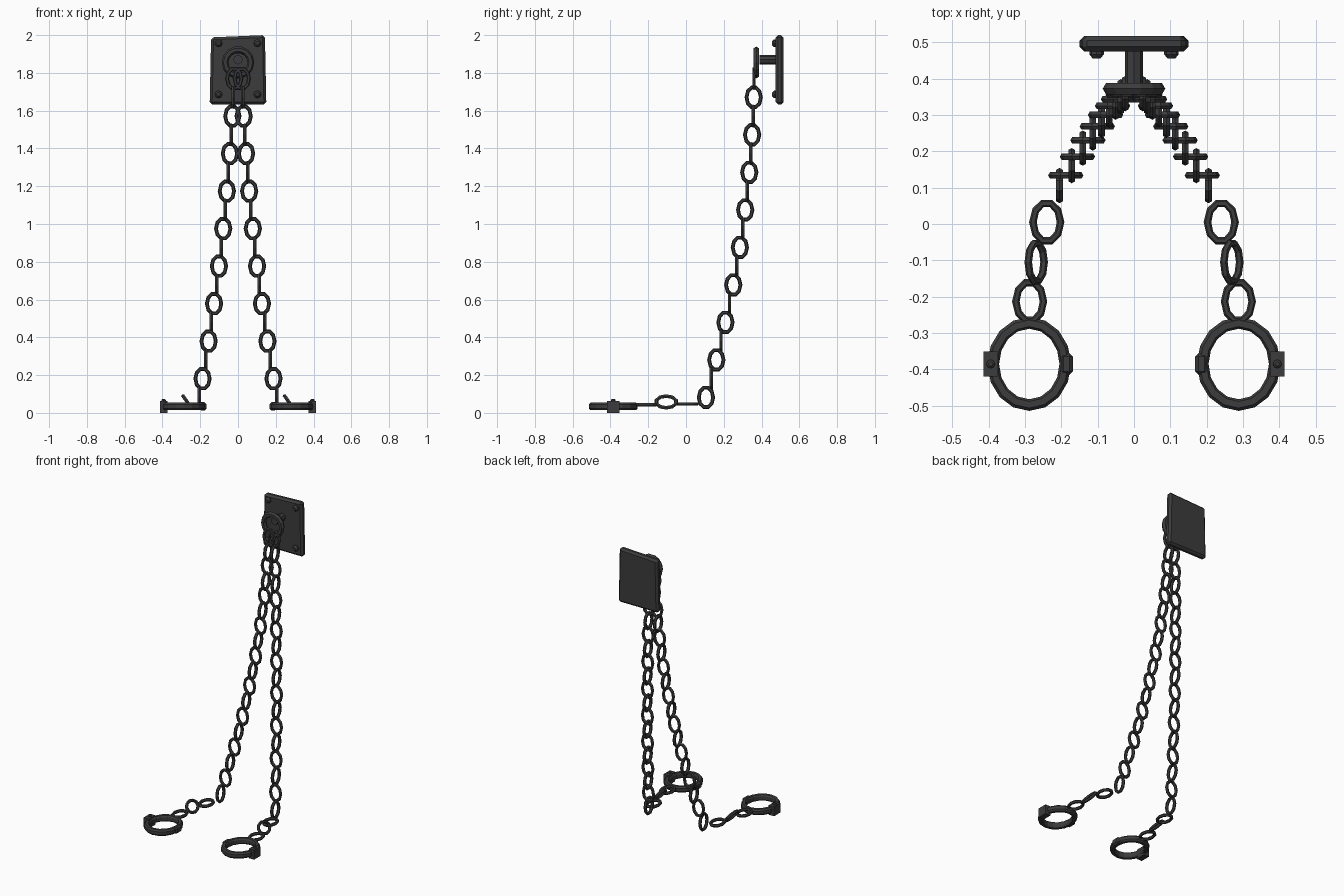
import bpy, math
from mathutils import Vector, Matrix

if "Cube" in bpy.data.objects:
    bpy.data.objects.remove(bpy.data.objects["Cube"])

def material(name, v):
    m = bpy.data.materials.new(name)
    m.diffuse_color = (v, v, v, 1)
    m.use_nodes = True
    m.node_tree.nodes["Principled BSDF"].inputs["Base Color"].default_value = m.diffuse_color
    return m

IRON = material("dark iron", 0.045)

def add_mesh(name, verts, faces, matrix=Matrix()):
    me = bpy.data.meshes.new(name)
    me.from_pydata(verts, [], faces)
    me.transform(matrix)
    me.materials.append(IRON)
    ob = bpy.data.objects.new(name, me)
    bpy.context.collection.objects.link(ob)
    return ob

def oval_ring(name, rx, ry, profile, sides, matrix):
    """Sweep a (radial, height) profile around an ellipse lying in XY."""
    n = len(profile)
    verts, faces = [], []
    for i in range(sides):
        a = 2 * math.pi * i / sides
        for r, h in profile:
            verts.append(((rx + r) * math.cos(a), (ry + r) * math.sin(a), h))
        j = (i + 1) % sides
        for k in range(n):
            l = (k + 1) % n
            faces.append((i * n + k, j * n + k, j * n + l, i * n + l))
    return add_mesh(name, verts, faces, matrix)

def round_profile(r, n):
    return [(r * math.cos(2 * math.pi * k / n), r * math.sin(2 * math.pi * k / n)) for k in range(n)]

def stack(name, rings, sides, matrix):
    """Closed lathe from (radius, height) rings along local Z."""
    verts = [(r * math.cos(2 * math.pi * i / sides), r * math.sin(2 * math.pi * i / sides), h)
             for r, h in rings for i in range(sides)]
    faces = [tuple(range(sides))[::-1], tuple(range((len(rings) - 1) * sides, len(rings) * sides))]
    for k in range(len(rings) - 1):
        for i in range(sides):
            j = (i + 1) % sides
            faces.append((k * sides + i, k * sides + j, (k + 1) * sides + j, (k + 1) * sides + i))
    return add_mesh(name, verts, faces, matrix)

def box(name, lo, hi, bevel=0):
    v = [(x, y, z) for x in (lo[0], hi[0]) for y in (lo[1], hi[1]) for z in (lo[2], hi[2])]
    f = [(0, 1, 3, 2), (4, 6, 7, 5), (0, 4, 5, 1), (2, 3, 7, 6), (0, 2, 6, 4), (1, 5, 7, 3)]
    ob = add_mesh(name, v, f)
    if bevel:
        b = ob.modifiers.new("bevel", 'BEVEL')
        b.width, b.segments = bevel, 1
    return ob

T = Matrix.Translation
FORWARD = Matrix.Rotation(math.pi / 2, 4, 'X')    # local Z points to -y
SIDEWAYS = Matrix.Rotation(math.pi / 2, 4, 'Z')

# Wall plate, slightly crooked
plate = box("wall_plate", (-0.15, 0.475, 1.632), (0.15, 0.517, 2.0), 0.013)
for v in plate.data.vertices:
    if v.co.z > 1.8:
        v.co.x *= 0.95
        if v.co.x < 0:
            v.co.z -= 0.012

# Corner rivets
for x in (-0.103, 0.103):
    for z in (1.957, 1.686):
        stack("plate_rivet", [(0.02, 0), (0.02, 0.012), (0.01, 0.023)], 8, T((x, 0.478, z)) @ FORWARD)

# Post and hanging ring
stack("post", [(0.025, 0), (0.025, 0.092)], 8, T((0, 0.48, 1.87)) @ FORWARD)
oval_ring("wall_ring", 0.068, 0.068, round_profile(0.018, 6), 14, T((0, 0.372, 1.855)) @ FORWARD)

def link(name, loc, rot):
    oval_ring(name, 0.038, 0.054, round_profile(0.0105, 6), 10, T(loc) @ rot)

FLAT = Matrix()
TILT = Matrix.Rotation(math.radians(55), 4, 'Y')
CUFF = [(0.016, -0.010), (0.016, 0.010), (0.008, 0.02), (-0.010, 0.02),
        (-0.016, 0.010), (-0.016, -0.010), (-0.010, -0.02), (0.008, -0.02)]

for s in (-1, 1):
    side = "left" if s < 0 else "right"
    # Hanging chain, links alternately turned
    for i in range(18):
        t = i / 17
        loc = (s * (0.02 + 0.07 * t + 0.115 * t * t), 0.36 - 0.0144 * t - 0.24 * t * t, 1.77 - 0.0993 * i)
        link(side + "_chain_link", loc, SIDEWAYS @ FORWARD if i % 2 else FORWARD)
    # Links lying on the floor
    link(side + "_floor_link", (s * 0.24, 0.005, 0.047), FLAT)
    link(side + "_floor_link", (s * 0.269, -0.105, 0.058), TILT)
    link(side + "_floor_link", (s * 0.287, -0.213, 0.043), FLAT)
    # Shackle with lock block and hinge barrel
    cx, cy = s * 0.288, -0.385
    oval_ring(side + "_cuff", 0.099, 0.113, CUFF, 16, T((cx, cy, 0.034)))
    xs = sorted((s * 0.374, s * 0.414))
    box(side + "_lock_block", (xs[0], cy - 0.034, 0.0), (xs[1], cy + 0.034, 0.064))
    stack(side + "_lock_rivet", [(0.012, 0), (0.012, 0.007), (0.006, 0.012)], 8, T((s * 0.394, cy, 0.062)))
    xs = sorted((s * 0.168, s * 0.204))
    box(side + "_hinge", (xs[0], cy - 0.03, 0.012), (xs[1], cy + 0.03, 0.058), 0.01)
